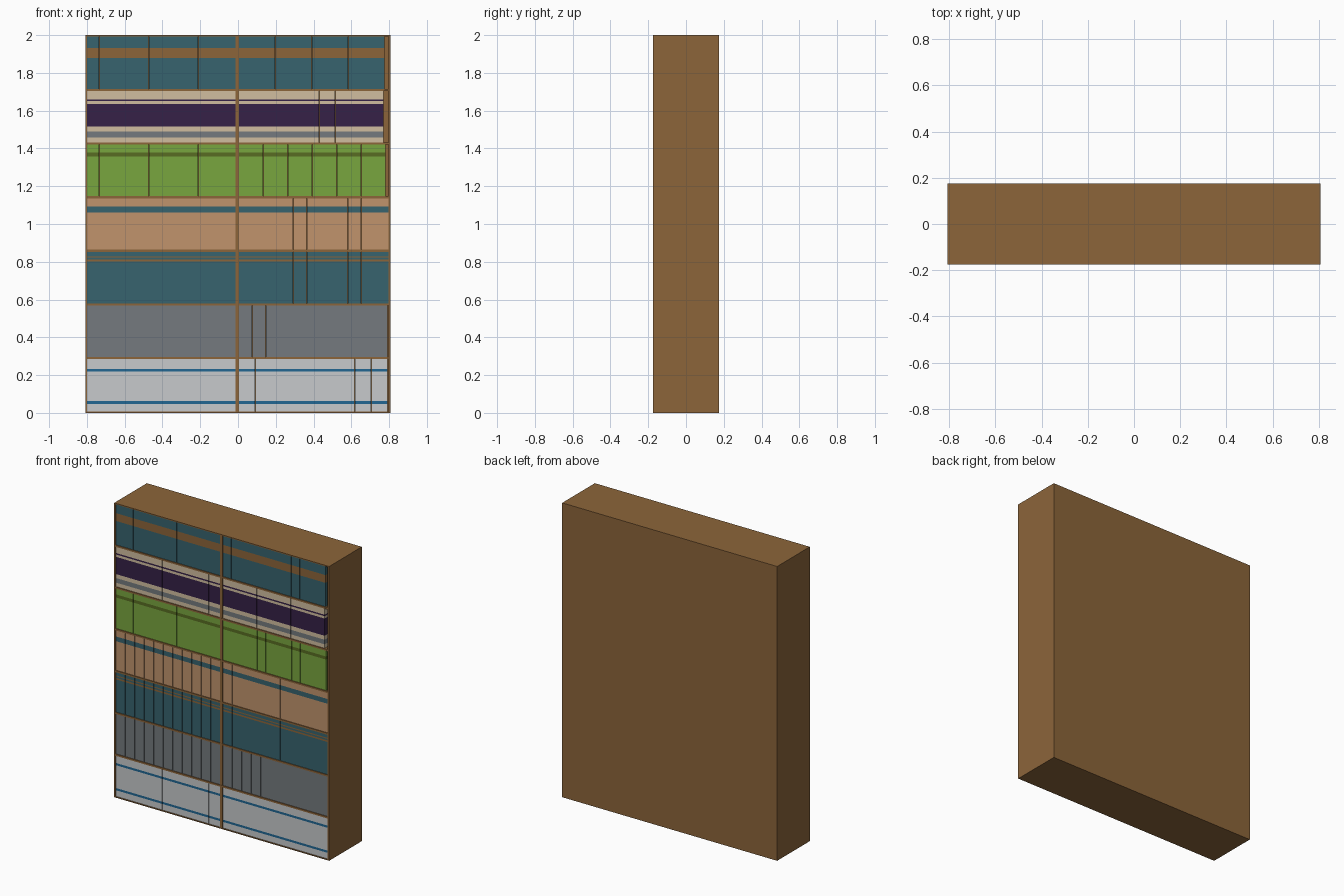
import bpy, bmesh
from mathutils import Vector, Matrix

if "Cube" in bpy.data.objects:
    bpy.data.objects.remove(bpy.data.objects["Cube"])


def mat(name, r, g, b):
    lin = [(c / 255 / 12.92) if c / 255 <= 0.04045 else ((c / 255 + 0.055) / 1.055) ** 2.4
           for c in (r, g, b)]
    m = bpy.data.materials.new(name)
    m.diffuse_color = (*lin, 1)
    m.use_nodes = True
    m.node_tree.nodes["Principled BSDF"].inputs["Base Color"].default_value = m.diffuse_color
    return m


WOOD = mat("wood brown", 140, 101, 58)
TEAL = mat("teal", 55, 99, 110)
CREAM = mat("cream", 209, 190, 160)
PURPLE = mat("dark purple", 54, 33, 71)
GRAY = mat("mid gray", 117, 122, 126)
GREEN = mat("leaf green", 121, 166, 63)
OLIVE = mat("olive", 88, 108, 34)
TAN = mat("tan", 193, 148, 108)
PALE = mat("pale gray", 199, 202, 204)
BLUE = mat("blue", 33, 102, 146)

W, D, H = 0.808, 0.175, 2.0      # half width, half depth, height
ROWS, T = 7, 0.012               # shelf rows, board thickness
PITCH = (H - T) / ROWS


def add_box(bm, lo, hi):
    lo, hi = Vector(lo), Vector(hi)
    m = Matrix.Translation((lo + hi) / 2) @ Matrix.Diagonal((*(hi - lo), 1))
    return bmesh.ops.create_cube(bm, size=1, matrix=m)["verts"]


def finish(bm, name, mats):
    me = bpy.data.meshes.new(name)
    bm.to_mesh(me)
    bm.free()
    for m in mats:
        me.materials.append(m)
    ob = bpy.data.objects.new(name, me)
    bpy.context.collection.objects.link(ob)
    return ob


def board(name, lo, hi):
    bm = bmesh.new()
    add_box(bm, lo, hi)
    finish(bm, name, [WOOD])


# Case: sides, back, shelves and central divider
board("left_side", (-W, -D, 0), (-W + 0.008, D, H))
board("right_side", (W - 0.011, -D, 0), (W, D, H))
board("back_panel", (-W + 0.008, D - 0.012, 0), (W - 0.011, D, H))
for i in range(ROWS + 1):
    z = i * PITCH
    t = 0.007 if i in (0, ROWS) else T
    z0 = z + (T - t if i == ROWS else 0)
    board(f"shelf_{i}", (-W + 0.008, -D, z0), (W - 0.011, D - 0.012, z0 + t))
board("divider", (-0.014, -D + 0.001, 0.005), (0.004, D - 0.012, H - 0.005))

# Rows from bottom up: base colour, books per bay, right end, coloured bands (z0, z1, colour)
SPEC = [
    (PALE, 9, 0.793, [(0.048, 0.063, BLUE), (0.218, 0.233, BLUE)]),
    (GRAY, 11, 0.792, []),
    (TEAL, 11, 0.797, [(0.801, 0.812, WOOD), (0.822, 0.829, WOOD)]),
    (TAN, 11, 0.797, [(1.061, 1.093, TEAL)]),
    (GREEN, 12, 0.782, [(1.358, 1.379, OLIVE)]),
    (CREAM, 9, 0.771, [(1.459, 1.490, GRAY), (1.517, 1.634, PURPLE), (1.650, 1.660, PURPLE)]),
    (TEAL, 12, 0.777, [(1.878, 1.931, WOOD)]),
]

for i, (base, count, right, bands) in enumerate(SPEC):
    z0 = i * PITCH + (0.007 if i == 0 else T)
    z1 = (i + 1) * PITCH + (T - 0.007 if i == ROWS - 1 else 0)
    bm = bmesh.new()
    # Upright books side by side in each bay
    for a, b in ((-W + 0.008, -0.014), (0.004, right)):
        w = (b - a) / count
        for k in range(count):
            add_box(bm, (a + k * w + 0.0005, -D + 0.005, z0),
                    (a + (k + 1) * w - 0.0005, D - 0.03, z1))
    # Cut the bands into the books and colour them by height
    for zc in [z for band in bands for z in band[:2]]:
        bmesh.ops.bisect_plane(bm, geom=bm.verts[:] + bm.edges[:] + bm.faces[:],
                               plane_co=(0, 0, zc), plane_no=(0, 0, 1))
    mats = [base]
    for b0, b1, colour in bands:
        if colour not in mats:
            mats.append(colour)
        for f in bm.faces:
            if b0 < f.calc_center_median().z < b1:
                f.material_index = mats.index(colour)
    finish(bm, f"book_row_{i + 1}", mats)
